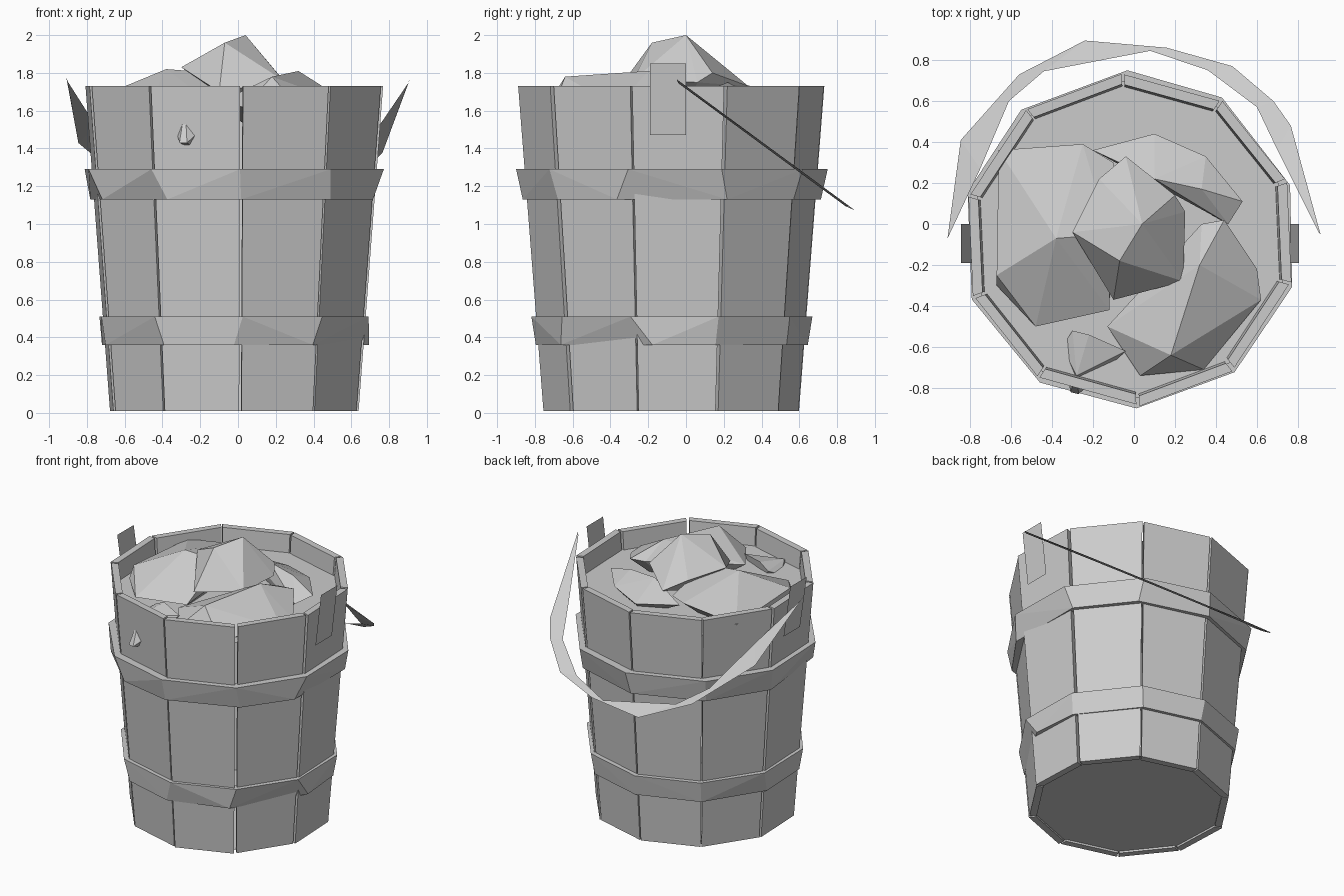
import bpy, bmesh, random
from math import sin, cos, radians

if "Cube" in bpy.data.objects:
    bpy.data.objects.remove(bpy.data.objects["Cube"])

random.seed(4)
CX, CY, N, START = -0.02, -0.075, 10, 92.5
STEP = 360 / N


def polar(r, deg, z):
    a = radians(deg)
    return (CX + r * cos(a), CY + r * sin(a), z)


def wall(z):
    return 0.675 + 0.135 * z / 1.73


def add(name, verts, faces, hull=False):
    bm = bmesh.new()
    vs = [bm.verts.new(v) for v in verts]
    if hull:
        res = bmesh.ops.convex_hull(bm, input=vs)
        junk = {g for g in res["geom_interior"] + res["geom_unused"]
                if isinstance(g, bmesh.types.BMVert)}
        bmesh.ops.delete(bm, geom=list(junk), context='VERTS')
    else:
        for f in faces:
            bm.faces.new([vs[i] for i in f])
    bmesh.ops.recalc_face_normals(bm, faces=bm.faces)
    me = bpy.data.meshes.new(name)
    bm.to_mesh(me)
    bm.free()
    ob = bpy.data.objects.new(name, me)
    bpy.context.collection.objects.link(ob)
    return ob


# Tapered staves with narrow gaps between them
for i in range(N):
    a0 = START + i * STEP + random.uniform(0.2, 0.8)
    a1 = START + (i + 1) * STEP - random.uniform(0.2, 0.8)
    d = random.uniform(-0.008, 0.008)
    verts = [polar(wall(z) + d - t, a, z)
             for z in (0.01, 1.73) for t in (0, 0.05) for a in (a0, a1)]
    add("stave", verts, [(0, 1, 3, 2), (4, 5, 7, 6), (0, 1, 5, 4),
                         (2, 3, 7, 6), (0, 2, 6, 4), (1, 3, 7, 5)])

# Floor and the fill level under the rocks
for name, z in (("floor", 0.025), ("fill_surface", 1.6)):
    add(name, [polar(wall(z) - 0.025, START + i * STEP, z) for i in range(N)],
        [tuple(range(N))])


# Bent hoops, most crooked at the front
def hoop(name, z0, z1, r0, r1):
    verts = []
    for i in range(N):
        a = START + i * STEP
        bend = 9 if sin(radians(a)) < 0.2 else 2
        low = a + random.uniform(-bend, bend)
        verts += [polar(wall(z0) - 0.03, a, z0), polar(r0, low, z0),
                  polar(r1, a + random.uniform(-2, 2), z1),
                  polar(wall(z1) - 0.03, a, z1)]
    faces = []
    for i in range(N):
        p, q = 4 * i, 4 * ((i + 1) % N)
        faces += [(p + k, p + (k + 1) % 4, q + (k + 1) % 4, q + k)
                  for k in range(4)]
    ob = add(name, verts, faces)
    ob.modifiers.new("facets", 'TRIANGULATE')


hoop("upper_hoop", 1.13, 1.29, 0.79, 0.825)
hoop("lower_hoop", 0.36, 0.51, 0.72, 0.745)

# Handle lugs
for x0, x1 in ((-0.79, -0.845), (0.76, 0.805)):
    add("handle_lug", [(x0, -0.19, 1.47), (x0, 0, 1.47),
                       (x1, 0, 1.85), (x1, -0.19, 1.85)], [(0, 1, 2, 3)])

# Flat ribbon handle hanging down at the back
outer = [(-.91, -.07), (-.845, .41), (-.56, .73), (-.24, .895), (.16, .86),
         (.48, .77), (.68, .6), (.765, .48), (.91, -.05)]
inner = [(-.9, -.05), (-.75, .27), (-.61, .6), (-.44, .745), (.08, .845),
         (.36, .75), (.6, .57), (.7, .36), (.9, -.04)]
n = len(outer)
add("handle", [(x, y, 1.73 - 0.735 * y) for x, y in outer]
    + [(x, y, 1.715 - 0.735 * y) for x, y in inner],
    [(i, i + 1, n + i + 1, n + i) for i in range(n - 1)])

# Faceted rocks
rocks = {
    "left_rock": [(-.66, .36, 1.66), (-.25, .39, 1.72), (-.1, .3, 1.7), (-.38, -.07, 1.82),
                  (-.12, -.05, 1.8), (-.12, -.42, 1.62), (-.48, -.5, 1.61), (-.67, -.25, 1.7),
                  (-.67, -.3, 1.62), (-.3, 0, 1.4)],
    "top_rock": [(.04, 0, 2.0), (-.07, -.18, 1.96), (-.3, -.04, 1.83), (-.17, .22, 1.8),
                 (-.04, .33, 1.73), (.2, .14, 1.8), (.25, .06, 1.75), (.24, -.28, 1.76),
                 (-.1, -.37, 1.7), (0, 0, 1.6)],
    "front_rock": [(-.13, -.5, 1.63), (.03, -.74, 1.62), (.34, -.71, 1.6), (.62, -.37, 1.62),
                   (.6, -.22, 1.63), (.44, .02, 1.72), (.33, 0, 1.72), (.32, -.2, 1.81),
                   (.18, -.64, 1.78), (.25, -.3, 1.4)],
    "back_rock": [(-.2, .36, 1.68), (.1, .44, 1.64), (.35, .33, 1.66), (.53, .11, 1.66),
                  (.46, 0, 1.62), (.33, .17, 1.73), (.1, .22, 1.75), (.2, .2, 1.45)],
    "small_rock": [(-.35, -.6, 1.58), (-.3, -.52, 1.62), (-.22, -.54, 1.66), (-.04, -.62, 1.64),
                   (-.28, -.74, 1.62), (-.31, -.82, 1.43), (-.27, -.83, 1.43), (-.2, -.6, 1.38)],
}
for name, pts in rocks.items():
    add(name, pts, None, hull=True)
